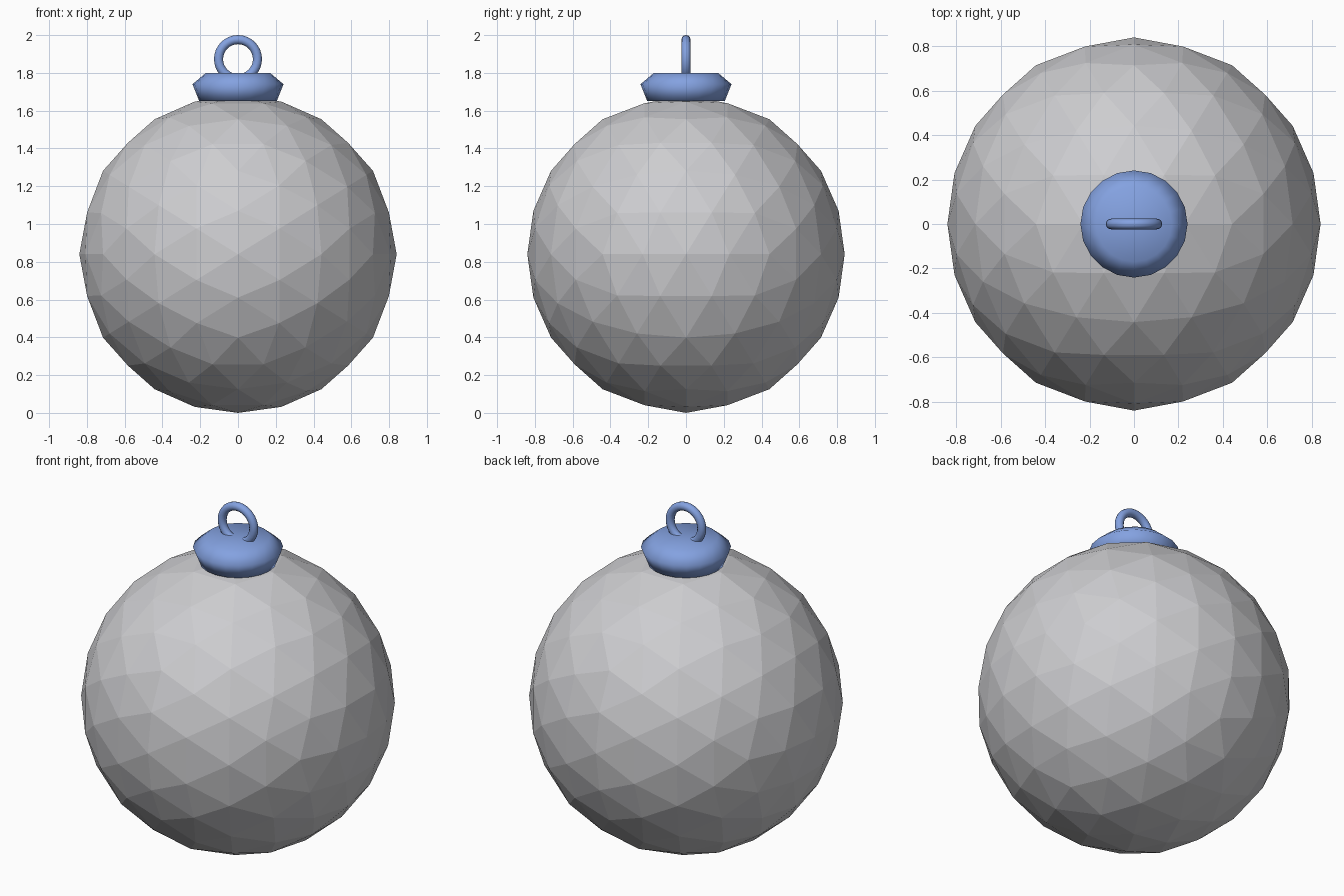
import bpy, bmesh, math
from mathutils import Matrix

cube = bpy.data.objects.get("Cube")
if cube:
    bpy.data.objects.remove(cube, do_unlink=True)


def material(name, rgb):
    mat = bpy.data.materials.new(name)
    mat.use_nodes = True
    color = (*rgb, 1.0)
    mat.diffuse_color = color
    mat.node_tree.nodes["Principled BSDF"].inputs["Base Color"].default_value = color
    return mat


def add_object(name, bm, mat):
    bmesh.ops.recalc_face_normals(bm, faces=bm.faces)
    mesh = bpy.data.meshes.new(name)
    bm.to_mesh(mesh)
    bm.free()
    mesh.materials.append(mat)
    obj = bpy.data.objects.new(name, mesh)
    bpy.context.collection.objects.link(obj)
    return obj


silver = material("silver grey", (0.61, 0.61, 0.63))
blue = material("soft blue", (0.23, 0.36, 0.75))

# Faceted ball: an icosahedron balanced on an edge, split twice and rounded
RADIUS = 0.84
bm = bmesh.new()
bmesh.ops.create_icosphere(bm, subdivisions=1, radius=RADIUS)
tilt = Matrix.Rotation(-math.atan(2) / 2, 4, "Y")
bmesh.ops.transform(bm, matrix=tilt, verts=bm.verts)
for step in range(2):
    bmesh.ops.subdivide_edges(bm, edges=bm.edges[:], cuts=1, use_grid_fill=True)
    for v in bm.verts:
        v.co = v.co.normalized() * RADIUS
bmesh.ops.translate(bm, vec=(0, 0, RADIUS), verts=bm.verts)
add_object("ball", bm, silver)

# Cap: a smooth turned profile
bm = bmesh.new()
profile = [(0, 1.65), (0.205, 1.65), (0.241, 1.74), (0.17, 1.8), (0, 1.8)]
points = [bm.verts.new((r, 0, z)) for r, z in profile]
edges = [bm.edges.new(pair) for pair in zip(points, points[1:])]
bmesh.ops.spin(bm, geom=points + edges, cent=(0, 0, 0), axis=(0, 0, 1),
               angle=math.tau, steps=20)
bmesh.ops.remove_doubles(bm, verts=bm.verts, dist=0.0001)
cap = add_object("cap", bm, blue)
cap.data.shade_smooth()

# Hanging ring standing in the cap
bpy.ops.mesh.primitive_torus_add(
    major_radius=0.103, minor_radius=0.024, major_segments=32, minor_segments=12,
    location=(0, 0, 1.873), rotation=(math.pi / 2, 0, 0))
ring = bpy.context.object
ring.name = "hanging_ring"
ring.data.materials.append(blue)
ring.data.shade_smooth()
